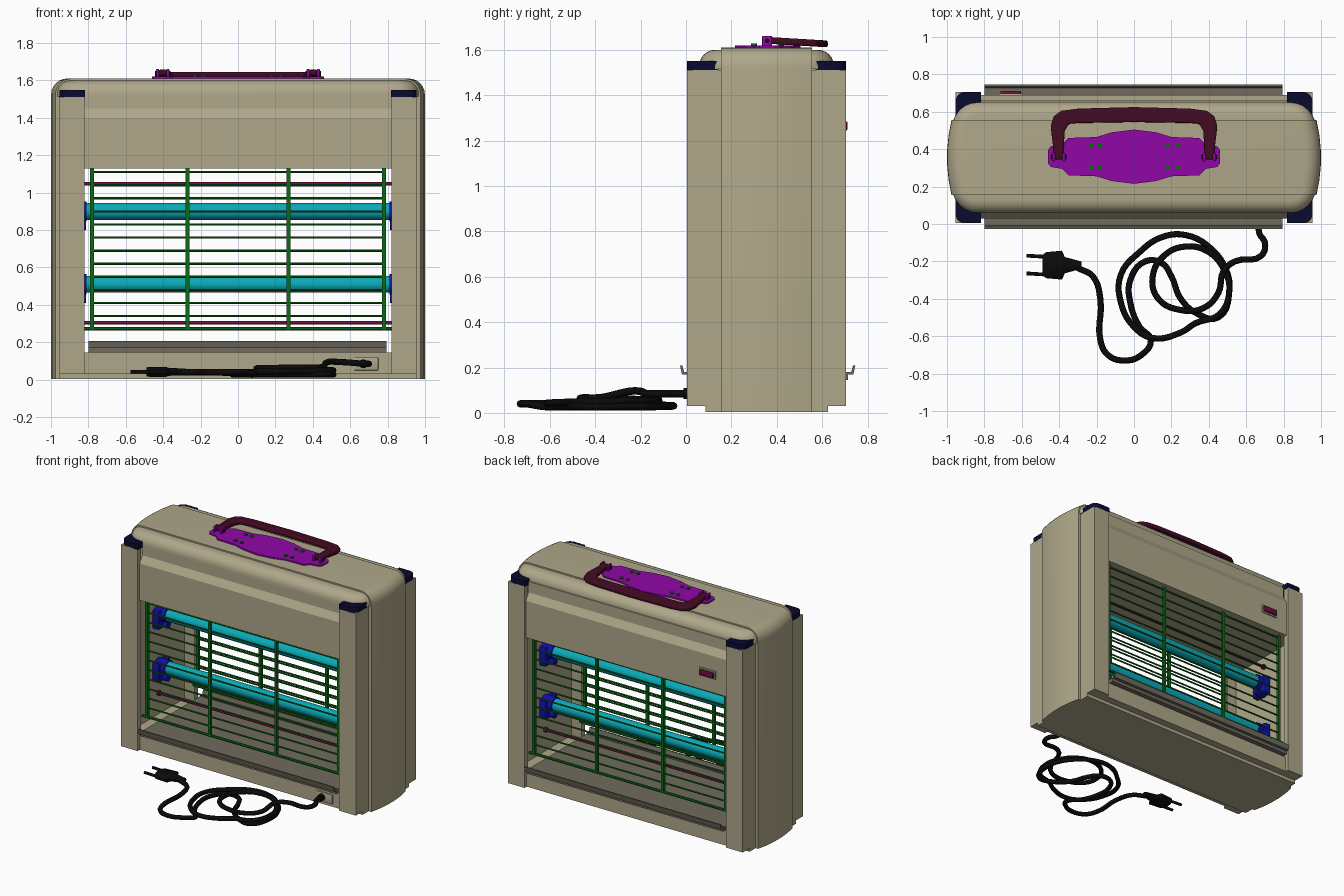
import bpy, bmesh, math
from mathutils import Vector, Matrix

if "Cube" in bpy.data.objects:
    bpy.data.objects.remove(bpy.data.objects["Cube"], do_unlink=True)


def material(name, r, g, b):
    m = bpy.data.materials.new(name)
    m.use_nodes = True
    m.diffuse_color = (r, g, b, 1)
    bsdf = next(n for n in m.node_tree.nodes if n.type == 'BSDF_PRINCIPLED')
    bsdf.inputs["Base Color"].default_value = (r, g, b, 1)
    return m


beige = material("beige", .43, .39, .255)
grey = material("tray grey", .16, .145, .11)
navy = material("navy", .003, .003, .03)
blue = material("socket blue", .005, .005, .42)
green = material("green", .004, .14, .008)
teal = material("tube teal", .003, .4, .48)
purple = material("purple", .28, .002, .38)
maroon = material("maroon", .055, .003, .016)
crimson = material("crimson", .16, .004, .06)
black = material("black", .003, .003, .003)

MID = .355          # depth centre of the housing
SIDES = (-1, 1)


def finish(name, bm, mat, angle=35):
    bmesh.ops.recalc_face_normals(bm, faces=bm.faces[:])
    me = bpy.data.meshes.new(name)
    bm.to_mesh(me)
    bm.free()
    me.materials.append(mat)
    me.polygons.foreach_set("use_smooth", [True] * len(me.polygons))
    me.set_sharp_from_angle(angle=math.radians(angle))
    ob = bpy.data.objects.new(name, me)
    bpy.context.collection.objects.link(ob)
    return ob


def round_edges(bm, test, offset, segments):
    edges = [e for e in bm.edges if test(e.verts[0].co, e.verts[1].co)]
    bmesh.ops.bevel(bm, geom=edges, offset=offset, segments=segments,
                    profile=.5, affect='EDGES')


def cube(x, y, z):
    """Box mesh from three (low, high) ranges."""
    bm = bmesh.new()
    bmesh.ops.create_cube(bm, size=1)
    for v in bm.verts:
        v.co = [(a + b) / 2 + c * (b - a) for (a, b), c in zip((x, y, z), v.co)]
    return bm


def box(name, mat, x, y, z, bevel=0):
    bm = cube(sorted(x), sorted(y), sorted(z))
    if bevel:
        round_edges(bm, lambda a, b: True, bevel, 2)
    return finish(name, bm, mat)


def rod(name, mat, start, end, r, sides=12):
    start, end = Vector(start), Vector(end)
    d = end - start
    bm = bmesh.new()
    bmesh.ops.create_cone(bm, cap_ends=True, segments=sides, radius1=r,
                          radius2=r, depth=d.length)
    turn = Vector((0, 0, 1)).rotation_difference(d).to_matrix().to_4x4()
    bm.transform(Matrix.Translation((start + end) / 2) @ turn)
    return finish(name, bm, mat)


def loft(name, mat, rings, angle=35):
    bm = bmesh.new()
    rows = [[bm.verts.new(p) for p in ring] for ring in rings]
    n = len(rows[0])
    for a, b in zip(rows, rows[1:]):
        for i in range(n):
            j = (i + 1) % n
            bm.faces.new((a[i], a[j], b[j], b[i]))
    bm.faces.new(rows[0])
    bm.faces.new(rows[-1])
    return finish(name, bm, mat, angle)


def mirrored(half):
    """Close a half outline with its copy across the first axis."""
    return half + [(-a, b) for a, b in reversed(half) if abs(a) > 1e-6]


# Hood: stepped panel over the window, same on front and back
hood = mirrored([(.33, 1.13), (.33, 1.40), (.3, 1.45), (.3, 1.53), (.2, 1.55)])
loft("hood", beige, [[(x, MID + .004 + d, z) for d, z in hood] for x in (-.82, .82)], 20)
box("ceiling", beige, (-.91, .91), (MID - .31, MID + .31), (1.13, 1.16))

# Crown: rounded lid with soft top rim
bm = cube((-.97, .97), (MID - .297, MID + .297), (1.515, 1.6))
round_edges(bm, lambda a, b: abs(a.z - b.z) > .05, .13, 6)
round_edges(bm, lambda a, b: min(a.z, b.z) > 1.59, .07, 6)
finish("crown", bm, beige)


# Wrap band: bowed central strip over both ends and the top
def band_ring(w, d):
    half = [(.92, 1.2), (.92, .005), (w, .005)]
    for i in range(7):
        t = math.pi / 2 * i / 6
        half.append((w - .085 * (1 - math.cos(t)), 1.525 + .085 * math.sin(t)))
    return [(x, MID + d, z) for x, z in mirrored(half)]


loft("wrap_band", beige, [band_ring(1 - .6 * d * d, d) for d in (-.2, -.12, -.04, .04, .12, .2)])

# End walls, hollow corner posts and corner caps
for s in SIDES:
    side = "left" if s > 0 else "right"
    box(side + "_end_wall", beige, (.9 * s, .955 * s), (MID - .34, MID + .34), (.03, 1.512))
    box(side + "_foot", beige, (.82 * s, .955 * s), (MID - .27, MID + .27), (.005, .04))
    for f in SIDES:
        box(side + "_post", beige, (.82 * s, .955 * s), (MID + .31 * f, MID + .35 * f), (.03, 1.512))
        x, y = sorted((.818 * s, .955 * s)), sorted((MID + .215 * f, MID + .35 * f))
        bm = cube(x, y, (1.508, 1.55))
        round_edges(bm, lambda a, b: abs(a.z - b.z) > .01 and abs(a.x) > .9
                    and abs(a.y - MID) > .3, .05, 5)
        finish(side + "_corner_cap", bm, navy)

# Base and sliding tray with upturned lips
box("base", beige, (-.82, .82), (MID - .325, MID + .325), (.03, .145))
box("base_floor", beige, (-.91, .91), (MID - .31, MID + .31), (.03, .145))
box("base_plate", beige, (-.86, .86), (MID - .27, MID + .27), (.005, .04))
box("tray_floor", grey, (-.8, .795), (MID - .35, MID + .36), (.146, .174))
for f in SIDES:
    lip = [(.34, .18), (.368, .18), (.376, .208), (.386, .208), (.378, .17), (.34, .17)]
    loft("tray_lip", grey, [[(x, .36 + f * d, z) for d, z in lip] for x in (-.8, .795)], 20)

# Guard grilles on both openings
for f in SIDES:
    y = MID + .295 * f
    for i in range(1, 13):
        z = .27 + .07 * i
        rod("grille_wire", green, (-.785, y, z), (.785, y, z), .006, sides=8)
    rod("grille_rail", green, (-.82, y, .272), (.82, y, .272), .01, sides=8)
    for x in (-.78, -.27, .27, .78):
        box("grille_upright", green, (x - .01, x + .01), (y - .01, y + .01), (.265, 1.14))

# Lamp tubes with end sockets set against the end walls
for z in (.9, .51):
    rod("lamp_tube", teal, (-.87, MID, z), (.87, MID, z), .045, sides=24)
    for s in SIDES:
        box("lamp_socket", blue, (.845 * s, .9 * s), (MID - .07, MID + .07),
            (z - .1, z + .045), .012)
        rod("socket_collar", blue, (.81 * s, MID, z), (.9 * s, MID, z), .054, sides=20)
        rod("starter", blue, (.812 * s, MID, z - .075), (.9 * s, MID, z - .075), .025)

# Electrode rods
for z in (1.048, .305):
    rod("electrode_rod", crimson, (-.9, MID, z), (.9, MID, z), .01)
    for s in SIDES:
        rod("electrode_stop", crimson, (.88 * s, MID, z), (.9 * s, MID, z), .018)

# Rear switch
back = MID + .334
box("switch_frame", beige, (-.725, -.595), (back - .01, back + .008), (1.235, 1.295))
box("switch", crimson, (-.715, -.605), (back, back + .022), (1.245, 1.285), .004)

# Handle base plate with rivets and lugs
plate = mirrored([(0, -.145), (.12, -.13), (.2, -.105), (.35, -.1), (.385, -.065), (.445, -.055),
                  (.46, -.035), (.46, .035), (.445, .055), (.385, .065), (.35, .1), (.2, .105),
                  (.12, .13), (0, .145)])
loft("handle_plate", purple, [[(x, .36 + y, z) for x, y in plate] for z in (1.605, 1.62)])
for s in SIDES:
    for x in (.18, .23):
        for y in (.3, .42):
            rod("rivet", green, (x * s, y, 1.612), (x * s, y, 1.628), .013)
    for x in (.375, .43):
        box("handle_lug", purple, ((x - .008) * s, (x + .008) * s), (.335, .38), (1.612, 1.662), .005)
    rod("handle_pin", black, (.36 * s, .358, 1.64), (.445 * s, .358, 1.64), .01)

# Folding carry handle
grip = mirrored([(0, .625), (.3, .617), (.39, .605), (.43, .575), (.445, .52), (.425, .345),
                 (.38, .345), (.37, .5), (.35, .535), (.3, .54), (0, .545)])
handle = loft("carry_handle", maroon,
              [[(x, y, z + 1.642 - .06 * (y - .36)) for x, y in grip] for z in (-.015, .015)])
soft = handle.modifiers.new("soft", 'BEVEL')
soft.width, soft.segments, soft.limit_method = .009, 3, 'ANGLE'
soft.angle_limit = math.radians(50)

# Power cord: coiled path lying on the ground
path = [(.67, .04), (.67, -.05), (.7, -.1), (.68, -.17), (.54, -.2), (.48, -.25), (.45, -.37),
        (.37, -.45), (.25, -.46), (.13, -.4), (.1, -.28), (.16, -.17), (.28, -.12), (.4, -.15),
        (.48, -.24), (.51, -.35), (.46, -.48), (.33, -.53), (.25, -.58), (.1, -.61), (0, -.55),
        (-.07, -.42), (-.07, -.27), (.03, -.15), (.15, -.07), (.28, -.06), (.41, -.13),
        (.49, -.24), (.51, -.35), (.45, -.5), (.34, -.48), (.25, -.4), (.2, -.28), (.15, -.21),
        (.06, -.2), (-.02, -.3), (-.02, -.42), (.03, -.55), (.09, -.62), (.04, -.7), (-.05, -.73),
        (-.14, -.7), (-.18, -.62), (-.18, -.4), (-.22, -.28), (-.3, -.235)]
cord = bpy.data.curves.new("power_cord", 'CURVE')
cord.dimensions = '3D'
cord.bevel_depth, cord.bevel_resolution, cord.resolution_u = .0165, 2, 5
cord.use_fill_caps = True
spline = cord.splines.new('BEZIER')
spline.bezier_points.add(len(path) - 1)
for i, (point, (x, y)) in enumerate(zip(spline.bezier_points, path)):
    t = i / (len(path) - 1)
    z = .085 if i < 4 else .095 if i < 6 else max(.028, .08 - .09 * t)
    point.co = (x, y, z + (.012 if t > .85 else 0))
    point.handle_left_type = point.handle_right_type = 'AUTO'
cord.materials.append(black)
bpy.context.collection.objects.link(bpy.data.objects.new("power_cord", cord))

# Cord outlet on the front of the base
front = MID - .325
box("cord_outlet", beige, (.62, .75), (front - .01, front + .01), (.05, .12), .004)
rod("cord_bushing", black, (.67, front - .04, .085), (.67, front, .085), .024)

# Plug: flattened tapering body with two pins
sections = [(-.28, .02, .018), (-.37, .045, .022), (-.385, .08, .028), (-.47, .072, .028),
            (-.49, .055, .024)]
ring = [math.tau * (i + .5) / 12 for i in range(12)]
loft("plug_body", black, [[(x, -.22 + w * math.cos(a), .042 + h * math.sin(a)) for a in ring]
                          for x, w, h in sections])
for y in (-.27, -.175):
    rod("plug_pin", black, (-.48, y, .042), (-.575, y + .006, .042), .01)
